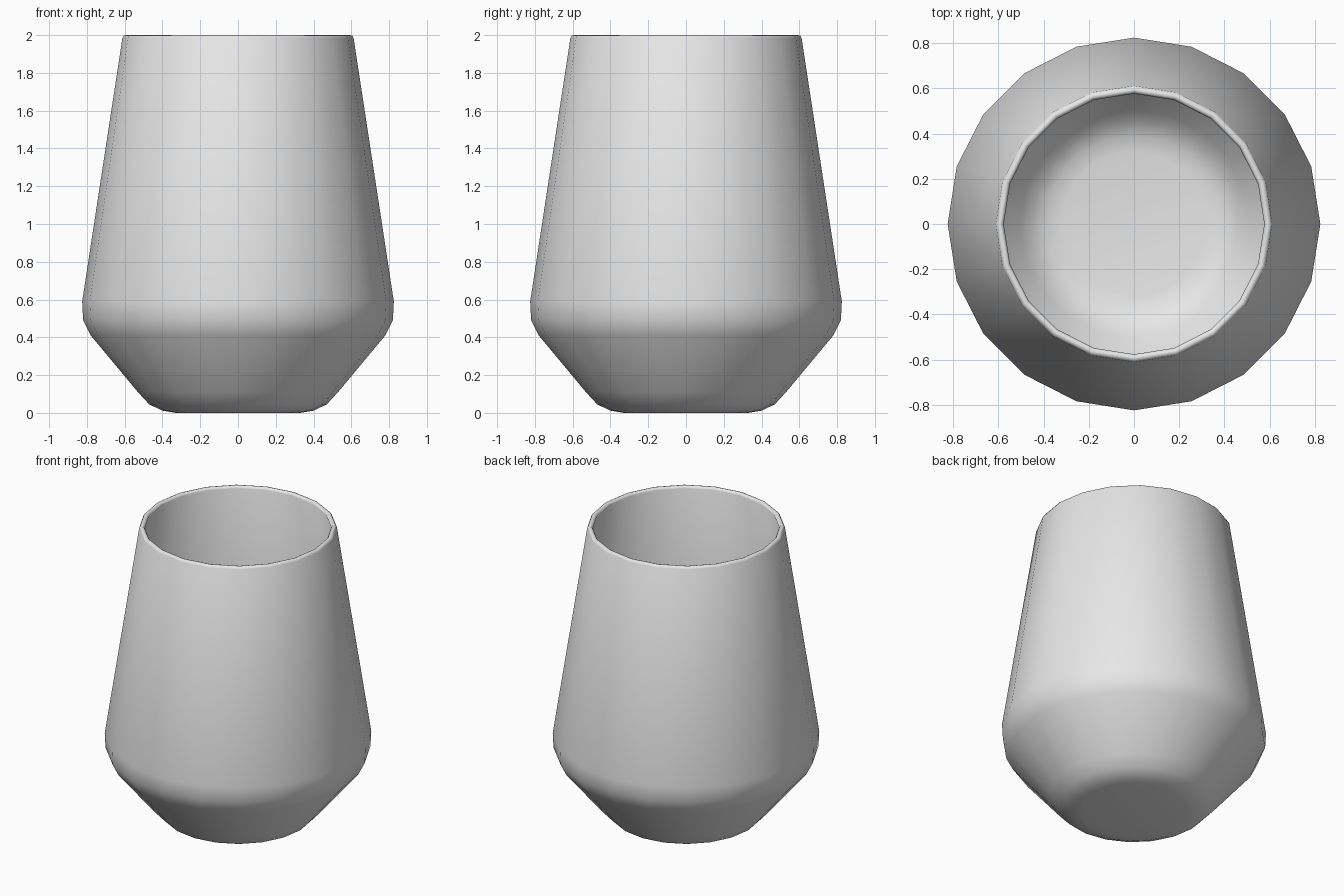
import bpy, bmesh, math

cube = bpy.data.objects.get("Cube")
if cube:
    bpy.data.objects.remove(cube, do_unlink=True)

SIDES = 20

# Plain grey finish
grey = bpy.data.materials.new("plain_grey")
grey.use_nodes = True
colour = (0.8, 0.8, 0.8, 1)
grey.diffuse_color = colour
grey.node_tree.nodes["Principled BSDF"].inputs["Base Color"].default_value = colour

# Wall section (radius, height): outside from foot to rim, then inside down to floor
outside = [(0.33, 0), (0.40, 0.012), (0.47, 0.045), (0.53, 0.11),
           (0.78, 0.41), (0.82, 0.49), (0.825, 0.59), (0.612, 1.985)]
rim = [(0.605, 1.997), (0.594, 2.0), (0.584, 1.997)]
inside = [(0.577, 1.985), (0.79, 0.59), (0.785, 0.50), (0.75, 0.425),
          (0.505, 0.13), (0.455, 0.075), (0.39, 0.042), (0.32, 0.03)]

# Tumbler: spin the section into rings, bridge them and cap both ends
bm = bmesh.new()
rings = []
for r, z in outside + rim + inside:
    rings.append([bm.verts.new((r * math.cos(a), r * math.sin(a), z))
                  for a in (math.tau * i / SIDES for i in range(SIDES))])
for low, high in zip(rings, rings[1:]):
    for i in range(SIDES):
        j = (i + 1) % SIDES
        bm.faces.new((low[i], low[j], high[j], high[i]))
bm.faces.new(rings[0][::-1])
bm.faces.new(rings[-1])
for face in bm.faces:
    face.smooth = True

mesh = bpy.data.meshes.new("tumbler")
bm.to_mesh(mesh)
bm.free()
mesh.materials.append(grey)
bpy.context.collection.objects.link(bpy.data.objects.new("tumbler", mesh))
